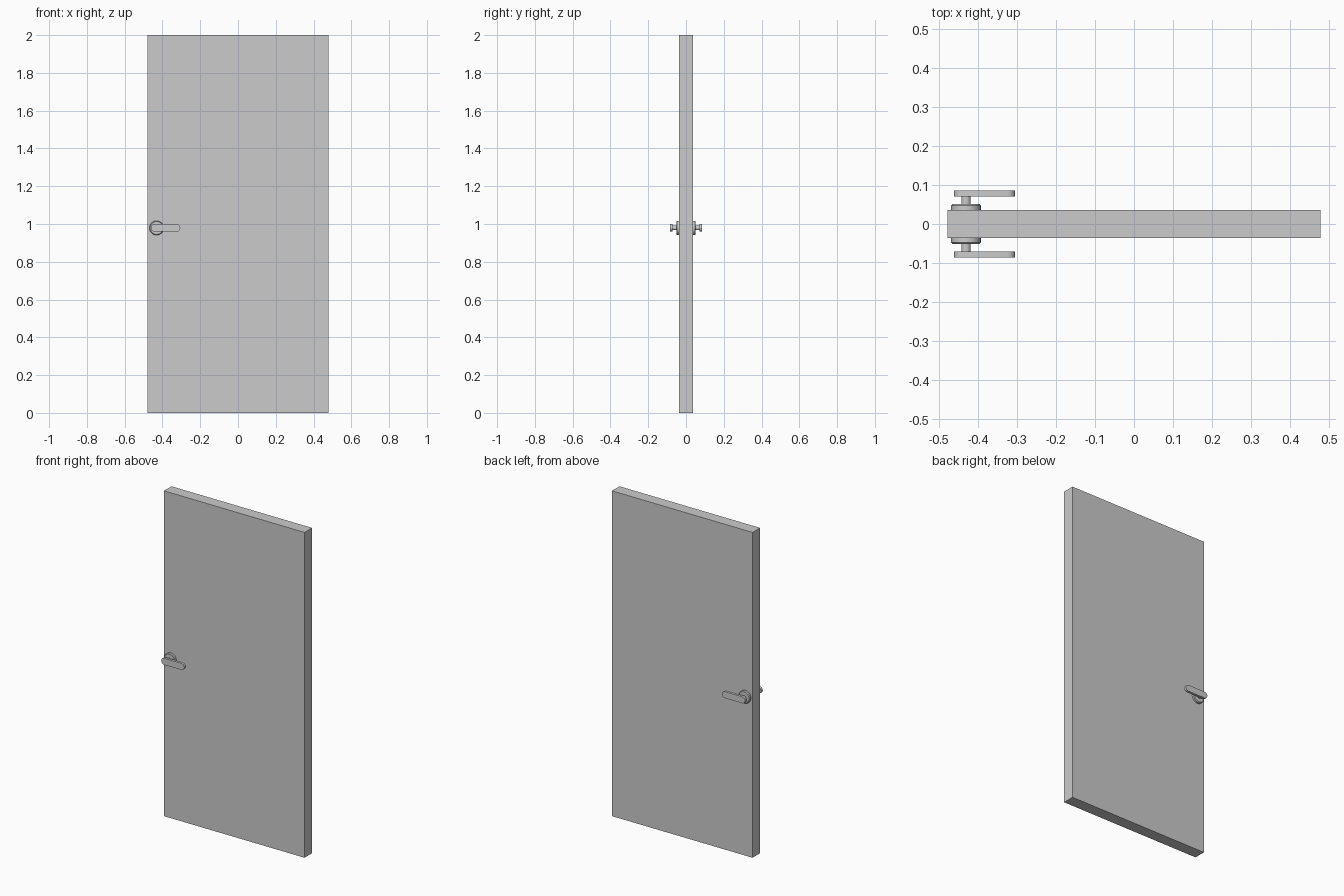
import bpy, bmesh, math

if "Cube" in bpy.data.objects:
    bpy.data.objects.remove(bpy.data.objects["Cube"])

HX, HZ = -0.431, 0.979   # handle axis


def finish(name, bm, smooth=False):
    bmesh.ops.recalc_face_normals(bm, faces=bm.faces)
    me = bpy.data.meshes.new(name)
    bm.to_mesh(me)
    bm.free()
    ob = bpy.data.objects.new(name, me)
    bpy.context.collection.objects.link(ob)
    if smooth:
        bpy.context.view_layer.objects.active = ob
        ob.select_set(True)
        bpy.ops.object.shade_smooth_by_angle(angle=math.radians(30))
        ob.select_set(False)
    return ob


def loft(name, rings):
    """Skin a list of equal-length rings and cap both ends."""
    bm = bmesh.new()
    rows = [[bm.verts.new(p) for p in r] for r in rings]
    n = len(rows[0])
    for a, b in zip(rows, rows[1:]):
        for i in range(n):
            j = (i + 1) % n
            bm.faces.new((a[i], a[j], b[j], b[i]))
    bm.faces.new(rows[0])
    bm.faces.new(rows[-1])
    return finish(name, bm, True)


def circle(r, y, n=24):
    return [(HX + r * math.cos(2 * math.pi * i / n), y,
             HZ + r * math.sin(2 * math.pi * i / n)) for i in range(n)]


def stadium(x0, x1, r, y, n=8):
    pts = []
    for cx, start in ((x1 - r, -90), (x0 + r, 90)):
        for i in range(n + 1):
            a = math.radians(start + 180 * i / n)
            pts.append((cx + r * math.cos(a), y, HZ + r * math.sin(a)))
    return pts


# Door slab
bm = bmesh.new()
bmesh.ops.create_cube(bm, size=1)
for v in bm.verts:
    v.co = (v.co.x * 0.956, v.co.y * 0.073, v.co.z * 2 + 1)
finish("door_panel", bm)

# Lever handle on each face
for side, s in (("front", -1), ("back", 1)):
    loft(side + "_rosette", [circle(0.038, s * 0.034), circle(0.038, s * 0.047),
                             circle(0.034, s * 0.051)])
    loft(side + "_spindle", [circle(0.012, s * 0.049, 16), circle(0.012, s * 0.073, 16)])
    loft(side + "_lever", [stadium(-0.462, -0.305, 0.020, s * 0.071),
                           stadium(-0.462, -0.305, 0.020, s * 0.086)])
